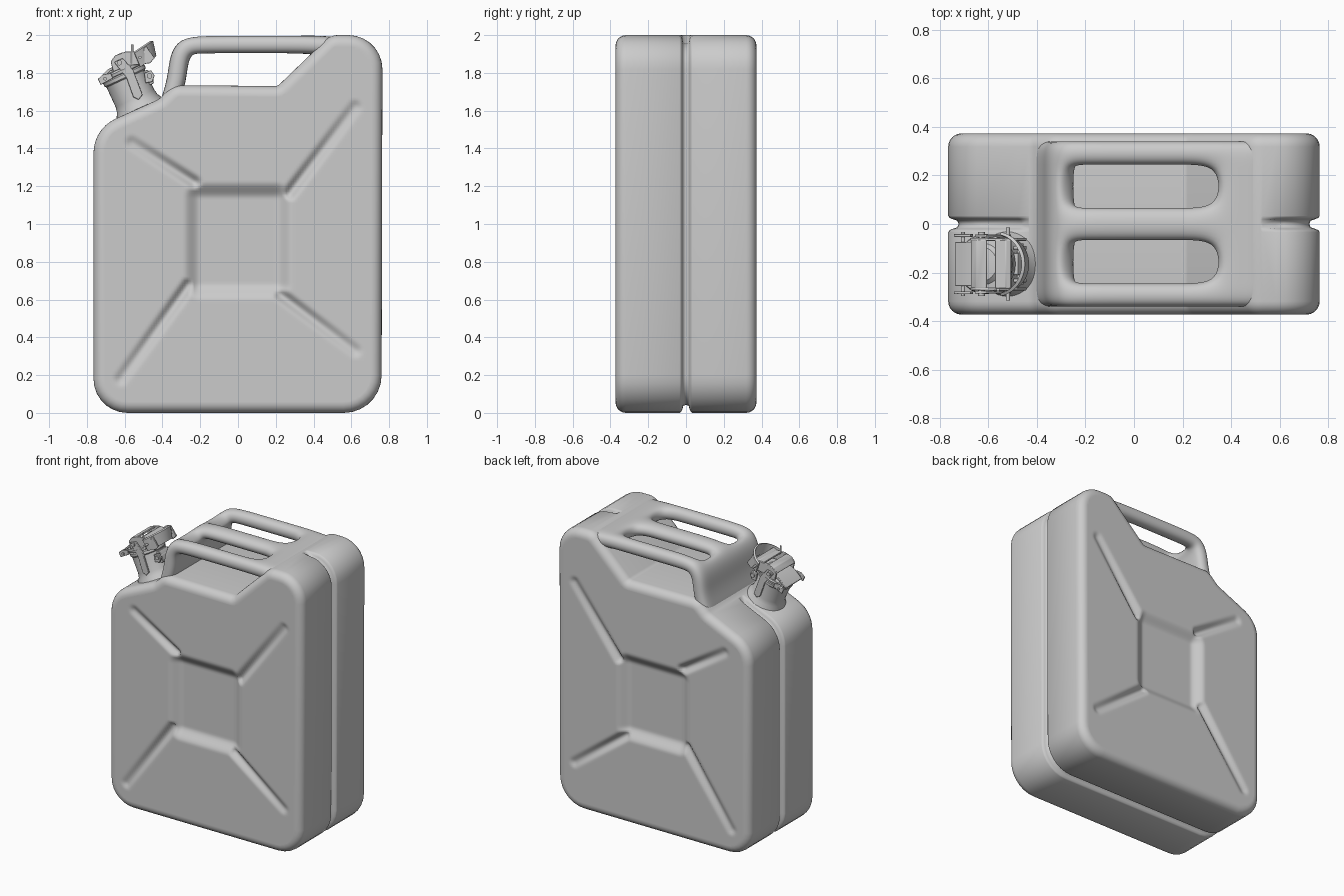
import bpy, bmesh
from math import sin, cos, pi, radians
from mathutils import Vector, Matrix

if "Cube" in bpy.data.objects:
    bpy.data.objects.remove(bpy.data.objects["Cube"])


def finish(name, bm, angle=None, matrix=None):
    bmesh.ops.recalc_face_normals(bm, faces=bm.faces)
    me = bpy.data.meshes.new(name)
    bm.to_mesh(me)
    bm.free()
    ob = bpy.data.objects.new(name, me)
    bpy.context.collection.objects.link(ob)
    if matrix:
        ob.matrix_world = matrix
    bpy.ops.object.select_all(action='DESELECT')
    ob.select_set(True)
    bpy.context.view_layer.objects.active = ob
    if angle:
        bpy.ops.object.shade_smooth_by_angle(angle=radians(angle))
    else:
        bpy.ops.object.shade_smooth()
    return ob


def fillet(corners, n=7):
    out = []
    for i, (x, z, r) in enumerate(corners):
        p = Vector((x, z))
        if r == 0:
            out.append(p)
            continue
        u = (Vector(corners[i - 1][:2]) - p).normalized()
        v = (Vector(corners[(i + 1) % len(corners)][:2]) - p).normalized()
        half = u.angle(v) / 2
        t = r * cos(half) / sin(half)
        c = p + (u + v).normalized() * r / sin(half)
        s, e, th = p + u * t - c, p + v * t - c, pi - 2 * half
        for k in range(n + 1):
            k /= n
            out.append(c + (s * sin((1 - k) * th) + e * sin(k * th)) / sin(th))
    return out


def inset(pts, dists):
    out = []
    for i, p in enumerate(pts):
        a = (p - pts[i - 1]).normalized()
        b = (pts[(i + 1) % len(pts)] - p).normalized()
        n1, n2 = Vector((-a.y, a.x)), Vector((-b.y, b.x))
        out.append(p + (n1 + n2) / (1 + n1.dot(n2)) * dists[i])
    return out


def smooth(t):
    t = max(0, min(1, t))
    return t * t * (3 - 2 * t)


# Pressed relief of the side walls: four channels and a sunken middle panel
CHANNELS = [((-.56, 1.43), (-.23, 1.22)), ((.62, 1.62), (.27, 1.16)),
            ((-.62, .18), (-.26, .68)), ((.62, .33), (.22, .63))]


def depth(x, z):
    p = Vector((x, z))
    dx, dz = max(abs(x) - .2, 0), max(abs(z - .91) - .225, 0)
    d = .045 * (1 - smooth(Vector((dx, dz)).length / .09))
    for a, b in CHANNELS:
        a, b = Vector(a), Vector(b)
        k = max(0, min(1, (p - a).dot(b - a) / (b - a).length_squared))
        d = max(d, (.014 + .02 * k) * (1 - smooth((p - a.lerp(b, k)).length / .045)))
    return d


# Can body: one half lofted along y with rounded rim and seam groove, then mirrored
outline = fillet([(-.765, 0, .18), (.76, 0, .2), (.765, 2, .18), (.49, 2, .1),
                  (.21, 1.73, .04), (-.34, 1.735, .1), (-.42, 1.66, .1),
                  (-.48, 1.633, 0), (-.765, 1.505, .2)])
HALF, R = .373, .055
stations = [(-HALF + R * (1 - sin(a)), R * (1 - cos(a)), False)
            for a in [pi / 2 * (1 - k / 6) for k in range(7)]]
stations += [(-.034, 0, False), (-.026, .005, True), (-.02, .018, True),
             (-.014, .037, True), (0, .043, True)]
bm = bmesh.new()
rings = []
for y, d, groove in stations:
    ds = [0 if groove and p.y > 1.6 and -.45 < p.x < .535 else d for p in outline]
    rings.append([bm.verts.new((q.x, y, q.y)) for q in inset(outline, ds)])
n = len(outline)
for a, b in zip(rings, rings[1:]):
    for i in range(n):
        bm.faces.new((a[i], a[(i + 1) % n], b[(i + 1) % n], b[i]))
cap = bm.faces.new(rings[0])
geom = [cap] + list(cap.edges) + list(cap.verts)
STEP = .0125
for axis, start, count in (((1, 0, 0), -.7437, 120), ((0, 0, 1), .0113, 160)):
    for k in range(count):
        geom = bmesh.ops.bisect_plane(bm, geom=geom, dist=1e-5, plane_no=axis,
                                      plane_co=Vector(axis) * (start + k * STEP))['geom']
for v in bm.verts:
    if v.co.y < -HALF + 1e-4:
        v.co.y += depth(v.co.x, v.co.z)
body = finish("can_body", bm)
m = body.modifiers.new("mirror", 'MIRROR')
m.use_axis = (False, True, False)

# Three-bar carrying handle: bent sheet with two slots, thickened and subdivided
path = [(-.375, 1.6), (-.345, 1.69), (-.322, 1.78), (-.312, 1.88), (-.275, 1.94),
        (-.2, 1.95), (0, 1.95), (.2, 1.95), (.35, 1.95), (.44, 1.945), (.56, 1.94)]
cols = [-.345, -.24, -.072, .072, .24, .345]
bm = bmesh.new()
grid = [[bm.verts.new((x, y, z)) for y in cols] for x, z in path]
for i in range(len(path) - 1):
    for j in range(5):
        if j in (1, 3) and 4 <= i <= 7:
            continue
        bm.faces.new((grid[i][j], grid[i + 1][j], grid[i + 1][j + 1], grid[i][j + 1]))
handle = finish("carry_handle", bm)
m = handle.modifiers.new("thickness", 'SOLIDIFY')
m.thickness, m.offset, m.use_even_offset = .1, 0, True
m = handle.modifiers.new("rounding", 'SUBSURF')
m.levels = m.render_levels = 3

# Spout frame: local z runs along the tilted neck
SPOUT = Matrix(((.908, 0, -.419, -.525), (0, 1, 0, -.165),
                (.419, 0, .908, 1.62), (0, 0, 0, 1)))


def lathe(name, prof, segs=40):
    bm = bmesh.new()
    rs = [[bm.verts.new((r * cos(2 * pi * k / segs), r * sin(2 * pi * k / segs), z))
           for k in range(segs)] for r, z in prof]
    for a, b in zip(rs, rs[1:]):
        for k in range(segs):
            bm.faces.new((a[k], a[(k + 1) % segs], b[(k + 1) % segs], b[k]))
    bm.faces.new(rs[0])
    bm.faces.new(rs[-1])
    return finish(name, bm, 35, SPOUT)


def plate(name, pts, y0, y1):
    bm = bmesh.new()
    f = bm.faces.new([bm.verts.new((x, y0, z)) for x, z in pts])
    ext = bmesh.ops.extrude_face_region(bm, geom=[f])['geom']
    for v in ext:
        if isinstance(v, bmesh.types.BMVert):
            v.co.y = y1
    ob = finish(name, bm, 35, SPOUT)
    m = ob.modifiers.new("edge", 'BEVEL')
    m.width, m.segments = .003, 2
    return ob


def pin(name, x, z, r, half):
    bm = bmesh.new()
    bmesh.ops.create_cone(bm, cap_ends=True, segments=16, radius1=r, radius2=r, depth=2 * half,
                          matrix=Matrix.Translation((x, 0, z)) @ Matrix.Rotation(pi / 2, 4, 'X'))
    finish(name, bm, 35, SPOUT)


# Filler neck with flared foot, and lid
lathe("filler_neck", [(.15, -.05), (.135, -.01), (.118, .02), (.112, .05), (.112, .165),
                      (.12, .172), (.12, .19), (.11, .197)])
lathe("lid", [(.1, .195), (.122, .2), (.124, .215), (.118, .224), (.085, .228), (.07, .245), (.02, .25)])

# Lever cheeks and locking arms on both sides
for s, side in ((-1, "front"), (1, "back")):
    plate(side + "_lever_cheek", [(-.045, .225), (-.035, .28), (.0, .3), (.06, .295), (.12, .265),
          (.17, .275), (.185, .2), (.15, .185), (.09, .205), (.04, .222)], s * .096, s * .108)
    plate(side + "_lock_arm", [(-.02, .27), (.03, .27), (.055, .19), (.045, .05), (.015, .035),
          (-.005, .06), (.005, .17)], s * .11, s * .122)
    plate(side + "_hinge_lug", [(-.135, .19), (-.135, .225), (-.1, .235), (-.06, .225), (-.06, .195)],
          s * .112, s * .124)
    plate(side + "_neck_lug", [(.085, .1), (.1, .15), (.14, .15), (.145, .115), (.12, .09)],
          s * .06, s * .075)

# Lever cross slats and catch
plate("lever_top_slat", [(-.035, .278), (.0, .3), (.045, .298), (.045, .287), (.0, .288), (-.028, .27)], -.1, .1)
plate("lever_rear_slat", [(.075, .276), (.12, .257), (.145, .262), (.145, .273), (.12, .268), (.08, .287)], -.1, .1)
plate("lid_bridge", [(-.13, .225), (-.06, .25), (-.0, .25), (-.0, .235), (-.06, .235), (-.13, .213)], -.09, .09)
plate("neck_catch", [(.1, .08), (.1, .16), (.125, .16), (.135, .12), (.125, .08)], -.045, .045)

# Curved thumb grip at the lever end
bm = bmesh.new()
loops = []
for k in range(21):
    a = radians(-80 + 8 * k)
    loops.append([bm.verts.new((.075 + r * cos(a), .105 * sin(a) * r / .11, z + .02 * cos(a)))
                  for r, z in ((.11, .185), (.122, .185), (.14, .265), (.128, .272))])
for a, b in zip(loops, loops[1:]):
    for i in range(4):
        bm.faces.new((a[i], a[(i + 1) % 4], b[(i + 1) % 4], b[i]))
bm.faces.new(loops[0])
bm.faces.new(loops[-1])
finish("thumb_grip", bm, 35, SPOUT)

# Cross pins with heads, and the upright safety pin
pin("lid_hinge_pin", -.1, .21, .009, .132)
pin("lever_pivot_pin", .005, .255, .014, .132)
pin("lever_link_pin", .115, .235, .008, .15)
pin("neck_bolt", .12, .125, .014, .085)
bm = bmesh.new()
bmesh.ops.create_cone(bm, cap_ends=True, segments=12, radius1=.006, radius2=.006, depth=.1)
finish("safety_pin", bm, 35, Matrix.Translation((-.56, -.27, 1.9)))
